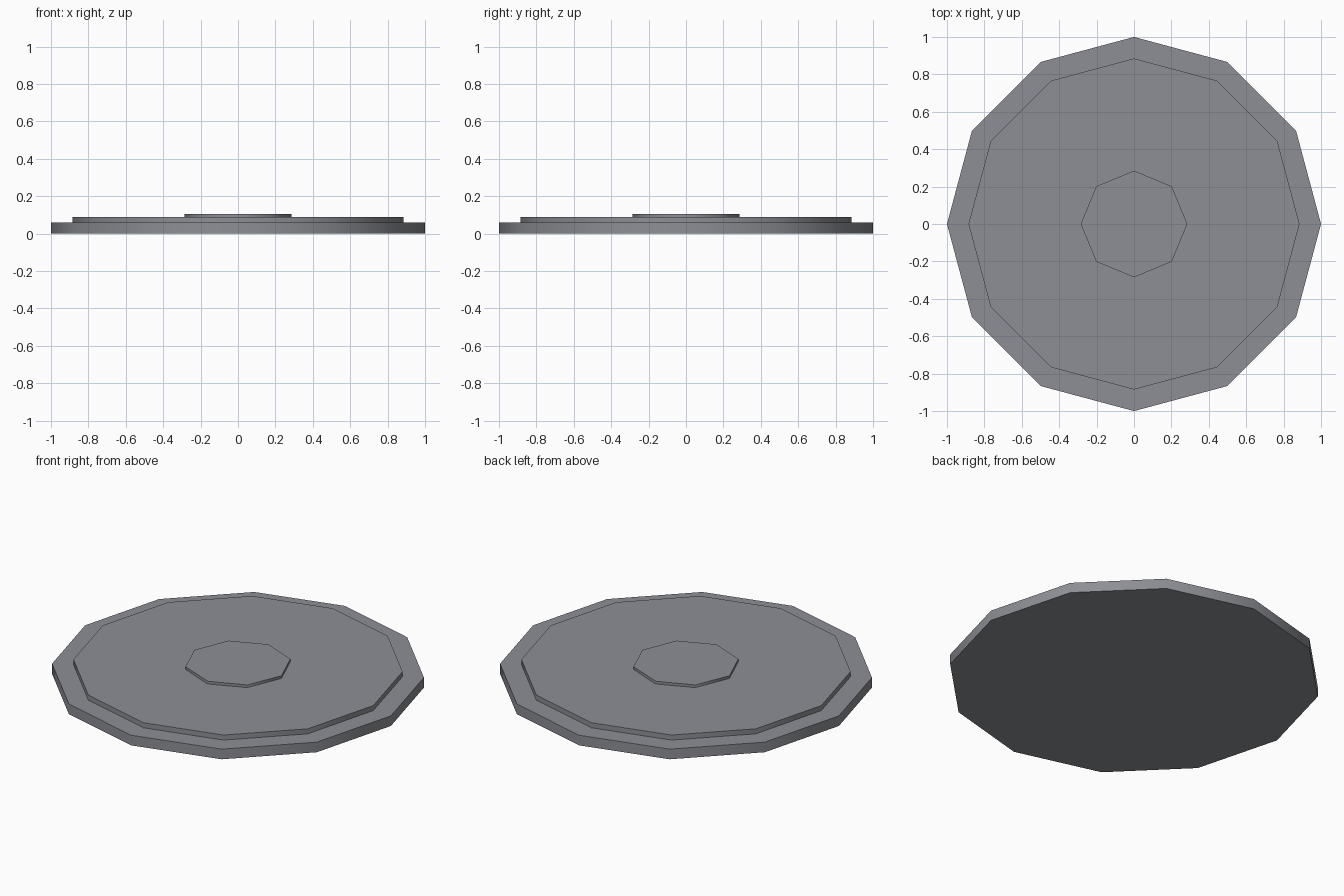
import bpy
import bmesh
from math import cos, sin, tau, radians

if "Cube" in bpy.data.objects:
    bpy.data.objects.remove(bpy.data.objects["Cube"])

# Dark, slightly blue grey
dark = bpy.data.materials.new("dark_grey")
dark.diffuse_color = (0.27, 0.275, 0.3, 1.0)
dark.use_nodes = True
dark.node_tree.nodes["Principled BSDF"].inputs["Base Color"].default_value = dark.diffuse_color


def disc(name, sides, radius, z0, z1):
    """Prism with a corner on the +x axis and a softly shaded rim."""
    bm = bmesh.new()
    rings = [[bm.verts.new((radius * cos(tau * i / sides),
                            radius * sin(tau * i / sides), z))
              for i in range(sides)] for z in (z0, z1)]
    low, high = rings
    bm.faces.new(low[::-1])
    bm.faces.new(high)
    for i in range(sides):
        j = (i + 1) % sides
        bm.faces.new((low[i], low[j], high[j], high[i]))
    mesh = bpy.data.meshes.new(name)
    bm.to_mesh(mesh)
    bm.free()
    mesh.materials.append(dark)
    obj = bpy.data.objects.new(name, mesh)
    bpy.context.collection.objects.link(obj)
    bpy.ops.object.select_all(action='DESELECT')
    obj.select_set(True)
    bpy.context.view_layer.objects.active = obj
    bpy.ops.object.shade_smooth_by_angle(angle=radians(50))
    return obj


# Stacked plates: wide base, raised plate, small octagonal centre
disc("base_plate", 12, 1.0, 0.0, 0.06)
disc("raised_plate", 12, 0.885, 0.06, 0.09)
disc("centre_hub", 8, 0.285, 0.09, 0.106)
